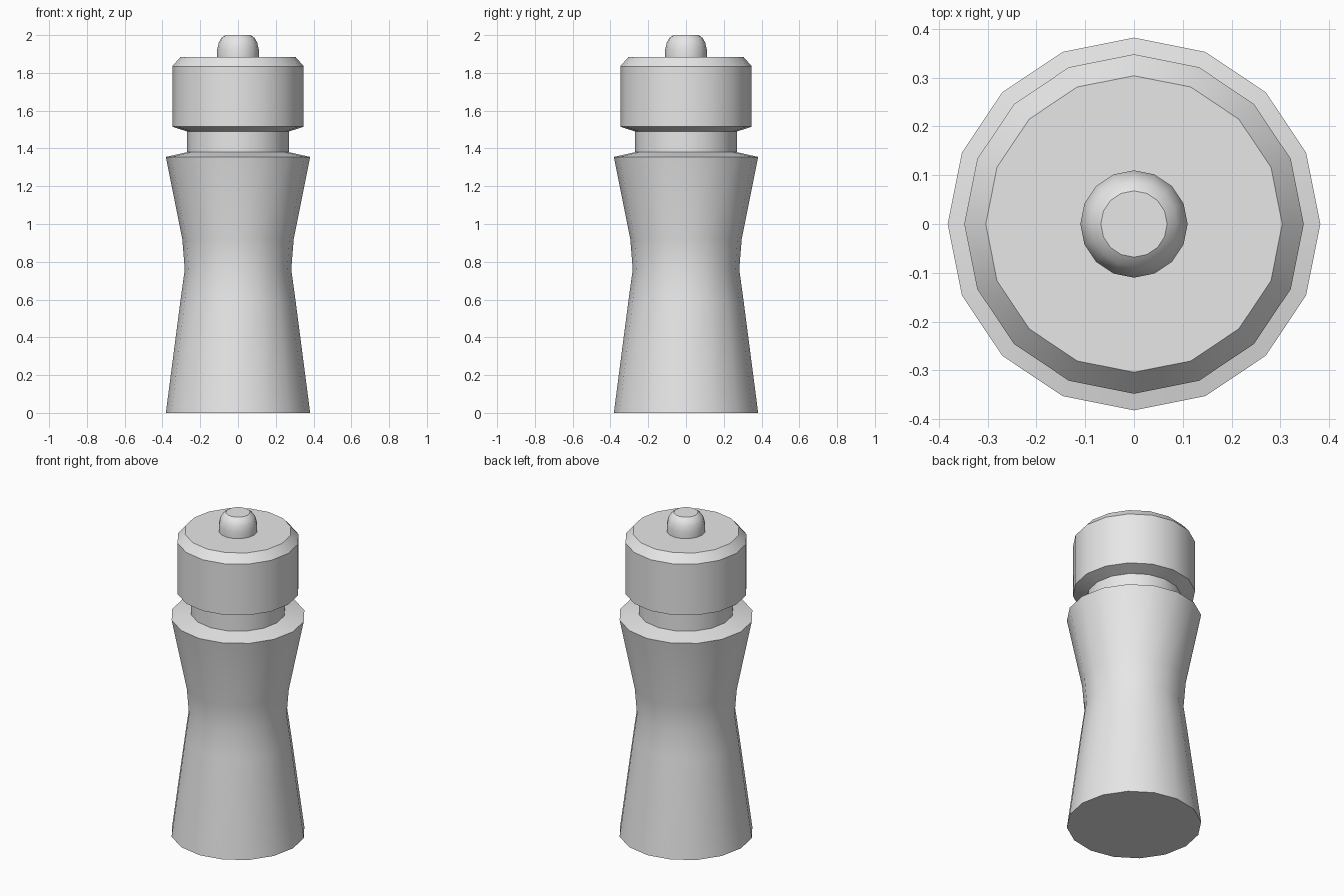
import bpy
import bmesh
import math

SIDES = 16

cube = bpy.data.objects.get("Cube")
if cube:
    bpy.data.objects.remove(cube, do_unlink=True)

# Single plain grey material
grey = bpy.data.materials.new("light_grey")
grey.use_nodes = True
colour = (0.8, 0.8, 0.8, 1)
grey.diffuse_color = colour
grey.node_tree.nodes["Principled BSDF"].inputs["Base Color"].default_value = colour


def lathe(name, profile, cap_bottom=False, cap_top=False):
    """Turn a bottom-to-top (radius, height) profile around the z axis."""
    bm = bmesh.new()
    rings = []
    for radius, height in profile:
        angles = [math.tau * i / SIDES for i in range(SIDES)]
        rings.append([bm.verts.new((radius * math.cos(a), radius * math.sin(a), height))
                      for a in angles])
    for low, high in zip(rings, rings[1:]):
        for i in range(SIDES):
            j = (i + 1) % SIDES
            bm.faces.new((low[i], low[j], high[j], high[i]))
    if cap_bottom:
        bm.faces.new(rings[0][::-1])
    if cap_top:
        bm.faces.new(rings[-1])
    mesh = bpy.data.meshes.new(name)
    bm.to_mesh(mesh)
    bm.free()
    mesh.materials.append(grey)
    obj = bpy.data.objects.new(name, mesh)
    bpy.context.collection.objects.link(obj)
    bpy.ops.object.select_all(action="DESELECT")
    obj.select_set(True)
    bpy.context.view_layer.objects.active = obj
    bpy.ops.object.shade_smooth_by_angle(angle=math.radians(30))
    return obj


# Waisted body with a sloping shoulder
lathe("body", [(0.382, 0), (0.304, 0.6), (0.282, 0.76), (0.295, 0.92),
               (0.382, 1.355), (0.27, 1.38)], cap_bottom=True)

# Straight neck between body and head
lathe("neck", [(0.27, 1.38), (0.27, 1.49)])

# Chamfered turning head
lathe("head", [(0.27, 1.49), (0.348, 1.515), (0.348, 1.835), (0.304, 1.885)],
      cap_top=True)

# Rounded knob on top
lathe("knob", [(0.11, 1.885), (0.11, 1.925), (0.102, 1.96), (0.088, 1.985),
               (0.068, 2)], cap_top=True)
